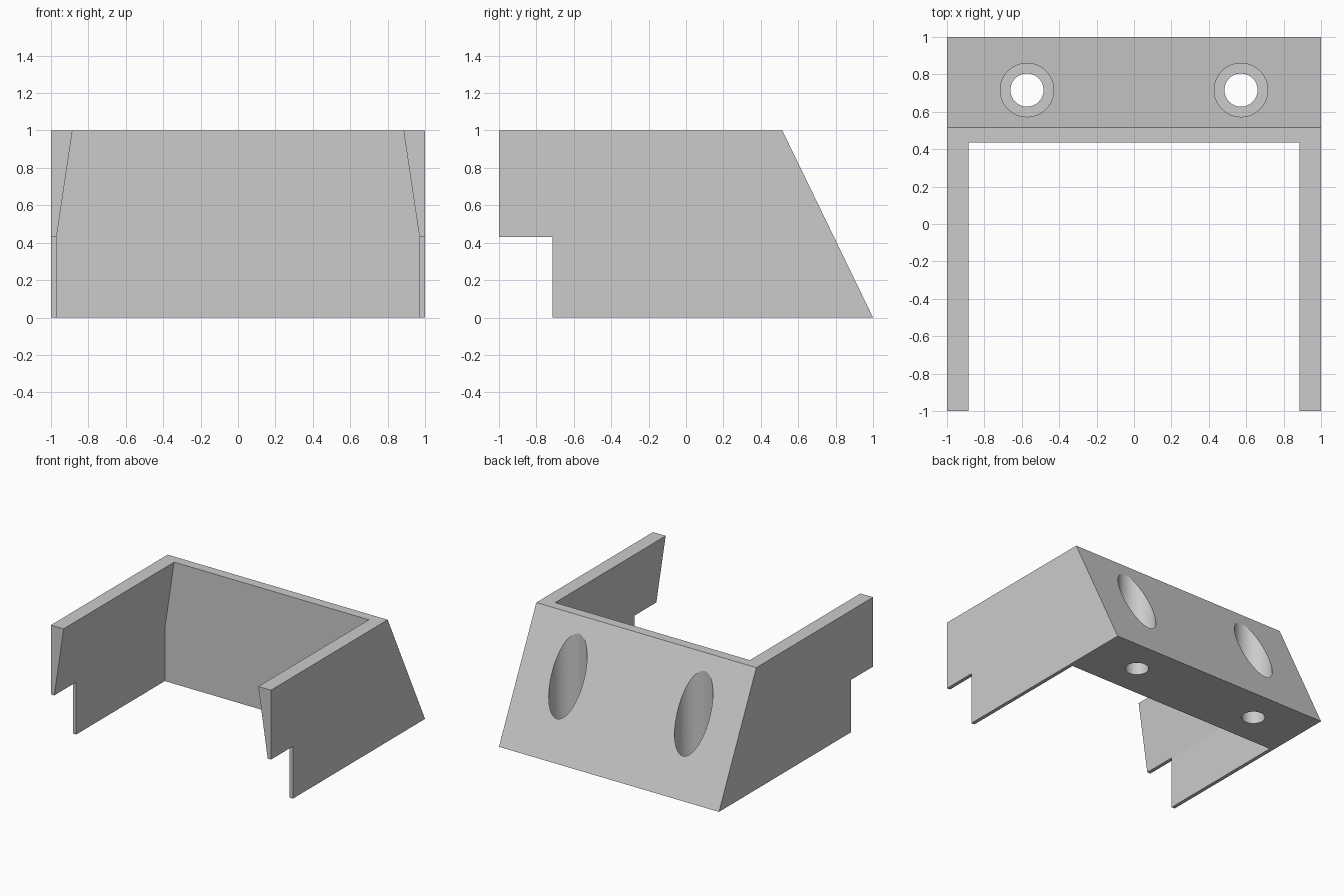
import bpy
import bmesh
from mathutils import Matrix, Vector

cube = bpy.data.objects.get("Cube")
if cube:
    bpy.data.objects.remove(cube, do_unlink=True)

grey = bpy.data.materials.new("plain grey")
grey.use_nodes = True
grey.diffuse_color = (0.6, 0.6, 0.6, 1)
grey.node_tree.nodes["Principled BSDF"].inputs["Base Color"].default_value = grey.diffuse_color


def finish(name, bm):
    bmesh.ops.recalc_face_normals(bm, faces=bm.faces)
    mesh = bpy.data.meshes.new(name)
    bm.to_mesh(mesh)
    bm.free()
    mesh.materials.append(grey)
    obj = bpy.data.objects.new(name, mesh)
    bpy.context.collection.objects.link(obj)
    return obj


def prism(name, points, push):
    """Extrude a closed outline along the vector push."""
    bm = bmesh.new()
    face = bm.faces.new([bm.verts.new(p) for p in points])
    result = bmesh.ops.extrude_face_region(bm, geom=[face], use_keep_orig=True)
    moved = [v for v in result["geom"] if isinstance(v, bmesh.types.BMVert)]
    bmesh.ops.translate(bm, verts=moved, vec=Vector(push))
    return finish(name, bm)


def cylinder(name, x, y, radius, low, high):
    bm = bmesh.new()
    bmesh.ops.create_cone(bm, cap_ends=True, segments=64, radius1=radius, radius2=radius,
                          depth=high - low, matrix=Matrix.Translation((x, y, (low + high) / 2)))
    return finish(name, bm)


# Body: side outline with a sloped back and a notch under the front
outline = [(-1, 1), (0.515, 1), (1, 0), (-0.715, 0), (-0.715, 0.43), (-1, 0.43)]
body = prism("bracket_body", [(-1, y, z) for y, z in outline], (2, 0, 0))

# Cavity: open at front, top and bottom, with side walls thickening upwards
half = [(0.97, -0.2), (0.97, 0.43), (0.855, 1.2)]
section = half + [(-x, z) for x, z in reversed(half)]
cutters = [prism("cavity_cutter", [(x, -1.2, z) for x, z in section], (0, 1.635, 0))]

# Screw holes with wide counterbores
for x in (-0.572, 0.572):
    cutters.append(cylinder("counterbore_cutter", x, 0.716, 0.143, 0.114, 1.2))
    cutters.append(cylinder("screw_hole_cutter", x, 0.716, 0.0885, -0.2, 0.6))

bpy.ops.object.select_all(action="DESELECT")
bpy.context.view_layer.objects.active = body
body.select_set(True)
for cutter in cutters:
    cutter.hide_render = True
    cut = body.modifiers.new("cut", "BOOLEAN")
    cut.operation = "DIFFERENCE"
    cut.solver = "EXACT"
    cut.object = cutter
    bpy.ops.object.modifier_apply(modifier=cut.name)
    bpy.data.objects.remove(cutter, do_unlink=True)

bpy.ops.object.shade_smooth_by_angle(angle=0.4)
# Keep the bend in the inner side walls crisp
for edge in body.data.edges:
    a, b = (body.data.vertices[i].co for i in edge.vertices)
    if abs(a.z - 0.43) < 0.01 and abs(b.z - 0.43) < 0.01:
        edge.use_edge_sharp = True
